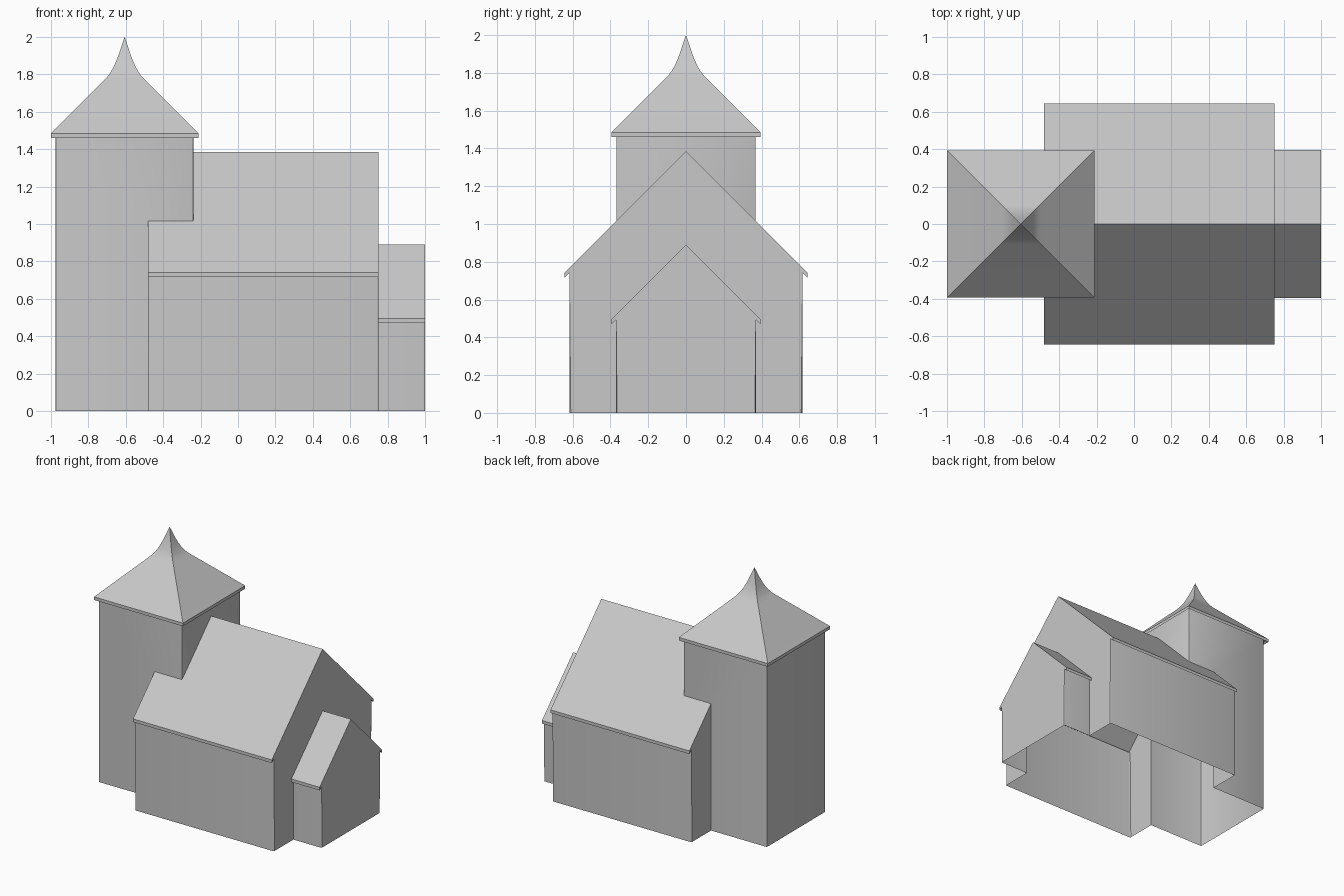
import bpy, bmesh

if "Cube" in bpy.data.objects:
    bpy.data.objects.remove(bpy.data.objects["Cube"])

stone = bpy.data.materials.new("light_grey")
stone.diffuse_color = (0.58, 0.58, 0.58, 1)
stone.use_nodes = True
stone.node_tree.nodes["Principled BSDF"].inputs["Base Color"].default_value = stone.diffuse_color

CORNER = 0.008  # softened wall corners


def finish(name, bm):
    """Soften the vertical wall corners and make an object."""
    bmesh.ops.recalc_face_normals(bm, faces=bm.faces[:])
    bm.normal_update()
    walls = []
    for e in bm.edges:
        a, b = e.verts[0].co, e.verts[1].co
        if abs(a.x - b.x) + abs(a.y - b.y) < 1e-5 and abs(a.z - b.z) > 0.2:
            walls.append(e)
    bmesh.ops.bevel(bm, geom=walls, offset=CORNER, offset_type='OFFSET',
                    segments=2, profile=0.5, affect='EDGES')
    me = bpy.data.meshes.new(name)
    bm.to_mesh(me)
    bm.free()
    me.materials.append(stone)
    ob = bpy.data.objects.new(name, me)
    bpy.context.collection.objects.link(ob)
    return ob


def gabled_block(name, x0, x1, wall, eave, ridge, depth):
    """House-shaped section with small eaves, extruded along x."""
    zt = ridge - eave
    zb = zt - 0.025
    half = [(wall, -depth), (wall, zb + eave - wall), (eave, zb), (eave, zt)]
    section = half + [(0, ridge)] + [(-y, z) for y, z in reversed(half)]
    bm = bmesh.new()
    ends = [[bm.verts.new((x, y, z)) for y, z in section] for x in (x0, x1)]
    n = len(section)
    for ring in ends:
        bm.faces.new(ring)
    for i in range(n):
        j = (i + 1) % n
        bm.faces.new((ends[0][i], ends[0][j], ends[1][j], ends[1][i]))
    return finish(name, bm)


def square_tower(name, cx, profile, apex):
    """Square rings (half width, height) closed by a point."""
    bm = bmesh.new()
    rings = [[bm.verts.new((cx + sx * h, sy * h, z))
              for sx, sy in ((-1, -1), (1, -1), (1, 1), (-1, 1))]
             for h, z in profile]
    bm.faces.new(rings[0])
    for lo, hi in zip(rings, rings[1:]):
        for i in range(4):
            j = (i + 1) % 4
            bm.faces.new((lo[i], lo[j], hi[j], hi[i]))
    tip = bm.verts.new((cx, 0, apex))
    for i in range(4):
        bm.faces.new((rings[-1][i], rings[-1][(i + 1) % 4], tip))
    return finish(name, bm)


# Nave, chancel and tower; foundations of different depth are trimmed later
nave = gabled_block("church", -0.48, 0.75, 0.617, 0.643, 1.385, 0.1)
chancel = gabled_block("chancel", 0.6, 1.0, 0.37, 0.395, 0.89, 0.2)
tower = square_tower("tower", -0.606, [
    (0.369, -0.3), (0.369, 1.484), (0.394, 1.46), (0.394, 1.485),
    (0.108, 1.771), (0.092, 1.788), (0.076, 1.81), (0.060, 1.838),
    (0.045, 1.871), (0.031, 1.908), (0.018, 1.947), (0.008, 1.978)], 2.0)

# Join into one open shell
bpy.context.view_layer.objects.active = nave
nave.select_set(True)
for part in (chancel, tower):
    mod = nave.modifiers.new("join", 'BOOLEAN')
    mod.operation = 'UNION'
    mod.solver = 'EXACT'
    mod.object = part
    bpy.ops.object.modifier_apply(modifier=mod.name)
for part in (chancel, tower):
    bpy.data.objects.remove(part, do_unlink=True)

# Trim at ground level, leaving the underside open
bm = bmesh.new()
bm.from_mesh(nave.data)
bmesh.ops.bisect_plane(bm, geom=bm.verts[:] + bm.edges[:] + bm.faces[:],
                       plane_co=(0, 0, 0), plane_no=(0, 0, 1), clear_inner=True)
bm.to_mesh(nave.data)
bm.free()

bpy.ops.object.shade_smooth_by_angle(angle=0.7)
